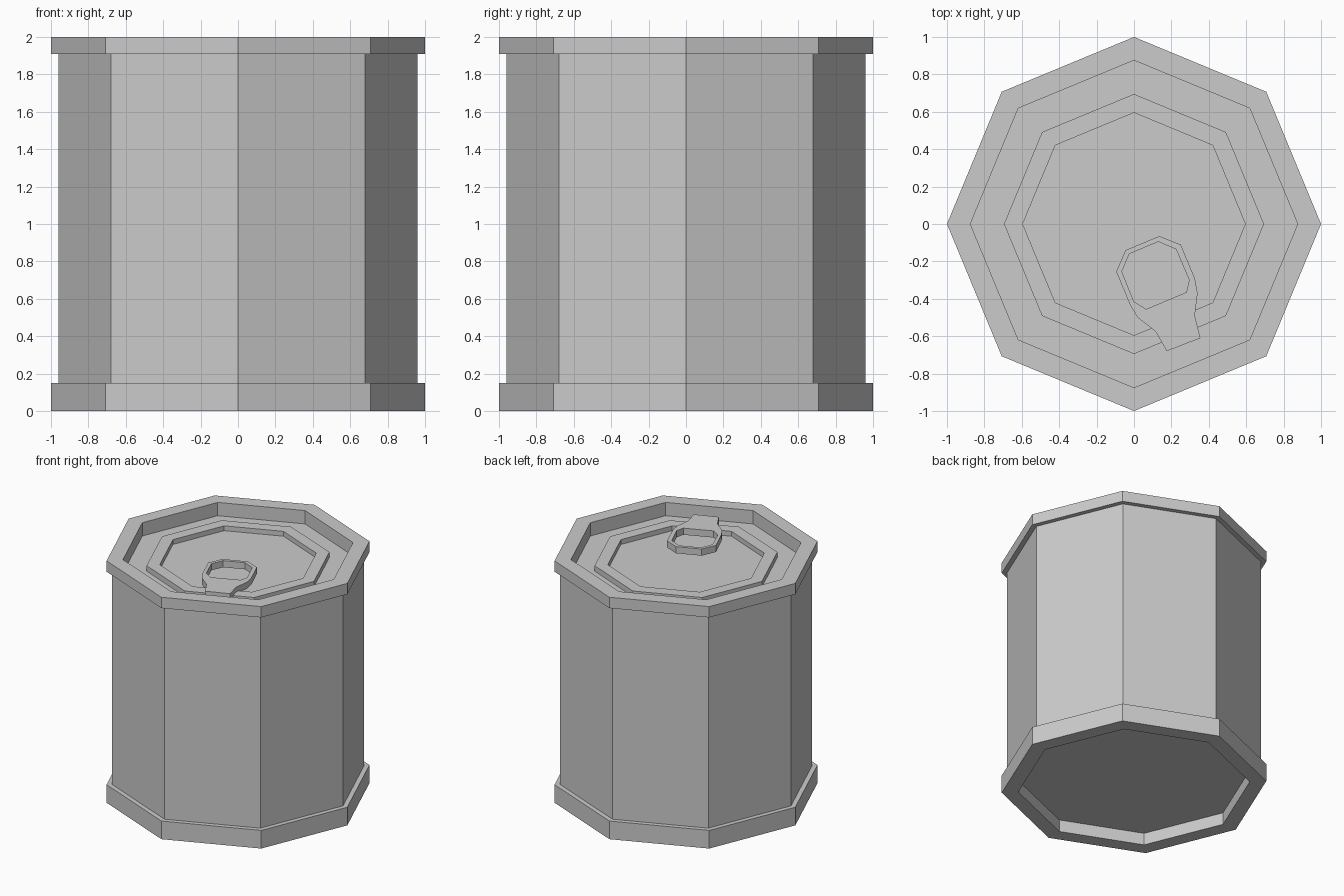
import bpy, bmesh
from math import cos, sin, pi

if "Cube" in bpy.data.objects:
    bpy.data.objects.remove(bpy.data.objects["Cube"])

SIDES = 8


def finish(name, bm):
    bmesh.ops.recalc_face_normals(bm, faces=bm.faces)
    mesh = bpy.data.meshes.new(name)
    bm.to_mesh(mesh)
    bm.free()
    ob = bpy.data.objects.new(name, mesh)
    bpy.context.collection.objects.link(ob)
    return ob


def lathe(name, profile):
    """Octagonal turning of an (r, z) profile, capped at both ends."""
    bm = bmesh.new()
    rings = [[bm.verts.new((r * cos(2 * pi * i / SIDES), r * sin(2 * pi * i / SIDES), z))
              for i in range(SIDES)] for r, z in profile]
    for a, b in zip(rings, rings[1:]):
        for i in range(SIDES):
            j = (i + 1) % SIDES
            bm.faces.new((a[i], a[j], b[j], b[i]))
    bm.faces.new(rings[0])
    bm.faces.new(rings[-1])
    return finish(name, bm)


def plate_with_hole(name, outer, hole, z0, z1):
    """Flat plate with a hole, extruded between two heights."""
    bm = bmesh.new()
    edges = []
    for loop in (outer, hole):
        vs = [bm.verts.new((x, y, z0)) for x, y in loop]
        edges += [bm.edges.new((vs[i - 1], vs[i])) for i in range(len(vs))]
    bmesh.ops.triangle_fill(bm, edges=edges, use_beauty=True)
    ext = bmesh.ops.extrude_face_region(bm, geom=bm.faces[:], use_keep_orig=True)
    top = [g for g in ext["geom"] if isinstance(g, bmesh.types.BMVert)]
    bmesh.ops.translate(bm, vec=(0, 0, z1 - z0), verts=top)
    return finish(name, bm)


# Can: recessed base, lower rim, wall, upper rim, recessed lid with raised ring
lathe("can_body", [
    (0.875, 0.10), (0.875, 0.0), (1.0, 0.0), (1.0, 0.15), (0.96, 0.15),
    (0.96, 1.91), (1.0, 1.91), (1.0, 2.0), (0.875, 2.0), (0.875, 1.89),
    (0.695, 1.89), (0.695, 1.935), (0.595, 1.935), (0.595, 1.895)])

# Pull tab resting on the raised ring
tab_outer = [(0.135, -0.065), (0.25, -0.11), (0.325, -0.29), (0.34, -0.37),
             (0.325, -0.49), (0.355, -0.61), (0.175, -0.68), (0.115, -0.575),
             (0.02, -0.50), (-0.02, -0.435), (-0.095, -0.255), (-0.045, -0.14)]
tab_hole = [(0.13, -0.095), (0.225, -0.135), (0.295, -0.30), (0.28, -0.365),
            (0.065, -0.455), (0.0, -0.415), (-0.065, -0.255), (-0.025, -0.16)]
plate_with_hole("pull_tab", tab_outer, tab_hole, 1.92, 1.975)
